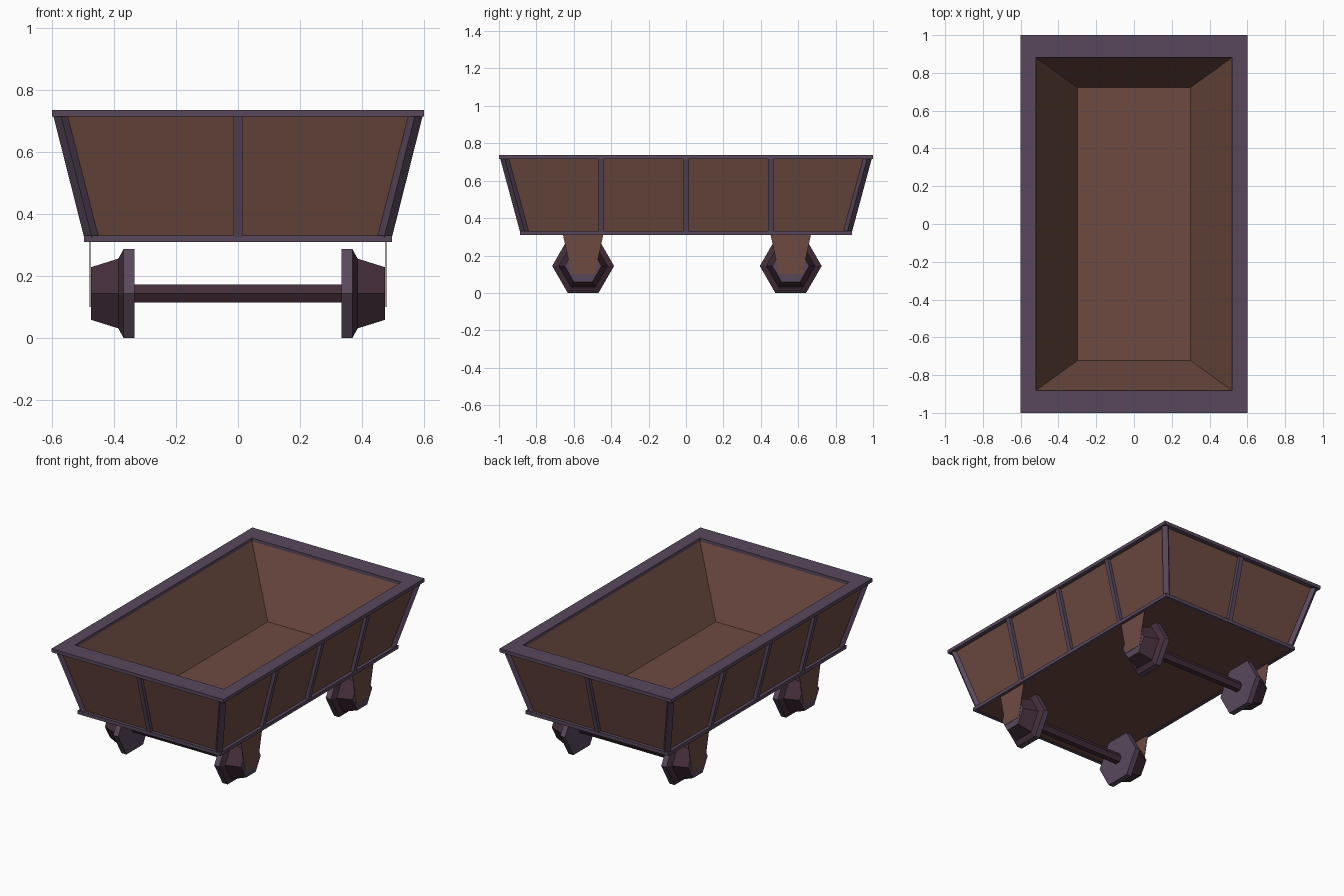
import bpy, bmesh, math

if "Cube" in bpy.data.objects:
    bpy.data.objects.remove(bpy.data.objects["Cube"])


def material(name, rgb):
    m = bpy.data.materials.new(name)
    m.diffuse_color = (*rgb, 1)
    m.use_nodes = True
    m.node_tree.nodes["Principled BSDF"].inputs["Base Color"].default_value = m.diffuse_color
    return m


BROWN = material("rust brown", (0.155, 0.070, 0.053))
PURPLE = material("purple grey metal", (0.098, 0.064, 0.107))
DARK = material("dark wheel metal", (0.057, 0.027, 0.043))


def loft(name, loops, mats, cap=True, closed=False, rule=None):
    """Skin a list of equal-length vertex loops; rule(ring index) picks a material."""
    bm = bmesh.new()
    rings = [[bm.verts.new(p) for p in loop] for loop in loops]
    n = len(rings[0])
    pairs = list(zip(rings, rings[1:]))
    if closed:
        pairs.append((rings[-1], rings[0]))
    for k, (a, b) in enumerate(pairs):
        for i in range(n):
            j = (i + 1) % n
            f = bm.faces.new((a[i], a[j], b[j], b[i]))
            f.material_index = rule(k) if rule else 0
    if cap and not closed:
        bm.faces.new(rings[0])
        bm.faces.new(rings[-1])
    bmesh.ops.recalc_face_normals(bm, faces=bm.faces)
    me = bpy.data.meshes.new(name)
    bm.to_mesh(me)
    bm.free()
    ob = bpy.data.objects.new(name, me)
    bpy.context.collection.objects.link(ob)
    for m in mats:
        me.materials.append(m)
    return ob


def rect(x, y, z):
    return [(x, y, z), (-x, y, z), (-x, -y, z), (x, -y, z)]


def hexagon(x, y, z, r):
    return [(x, y + r * math.cos(i * math.pi / 3), z + r * math.sin(i * math.pi / 3))
            for i in range(6)]


# Outer wall corner at the bottom and top of the tub
LOW, HIGH = (0.475, 0.865, 0.325), (0.575, 0.972, 0.72)

# Tub: sloped outer walls, hollow with steeper inner walls
loft("tub", [rect(0.475, 0.865, 0.312), rect(*LOW), rect(0.575, 0.972, 0.717),
             rect(0.52, 0.882, 0.717), rect(0.298, 0.722, 0.33)], [BROWN])

# Flat rim and thin bottom frame
loft("top_rim", [rect(0.6, 1.0, 0.715), rect(0.6, 1.0, 0.737),
                 rect(0.52, 0.882, 0.737), rect(0.52, 0.882, 0.715)], [PURPLE], closed=True)
loft("bottom_frame", [rect(0.497, 0.887, 0.31), rect(0.497, 0.887, 0.332),
                      rect(0.47, 0.86, 0.332), rect(0.475, 0.865, 0.31)], [PURPLE], closed=True)

# Corner posts set diagonally
for sx in (-1, 1):
    for sy in (-1, 1):
        loops = [[(sx * (x + dx), sy * (y + dy), z) for dx, dy in
                  ((0.022, -0.003), (-0.003, 0.022), (-0.028, -0.003), (-0.003, -0.028))]
                 for x, y, z in (LOW, HIGH)]
        loft("corner_post", loops, [PURPLE])

# Ribs on the long sides and the ends
W = 0.014
for s in (-1, 1):
    for yc in (-0.453, 0, 0.453):
        loft("side_rib", [[(s * (x + d), yc + w, z) for d, w in
                           ((-0.008, -W), (0.022, -W), (0.022, W), (-0.008, W))]
                          for x, y, z in (LOW, HIGH)], [PURPLE])
    loft("end_rib", [[(w, s * (y + d), z) for d, w in
                      ((-0.008, -W), (0.022, -W), (0.022, W), (-0.008, W))]
                     for x, y, z in (LOW, HIGH)], [PURPLE])

# Running gear: axles, flanged six-sided wheels and flat hanger plates
ZC = 0.144
PROFILE = ((0.335, 0.1655), (0.370, 0.1655), (0.386, 0.130), (0.475, 0.098))
for yc in (-0.55, 0.56):
    loft("axle", [hexagon(-0.337, yc, ZC, 0.033), hexagon(0.337, yc, ZC, 0.033)], [DARK])
    for s in (-1, 1):
        loft("wheel", [hexagon(s * x, yc, ZC, r) for x, r in PROFILE],
             [PURPLE, DARK], rule=lambda k: 0 if k == 0 else 1)
        x0, x1 = s * 0.477, s * 0.479
        outline = ((-0.108, 0.312), (0.108, 0.312), (0.062, 0.1), (-0.062, 0.1))
        loft("hanger_plate", [[(x, yc + y, z) for y, z in outline] for x in (x0, x1)], [BROWN])
